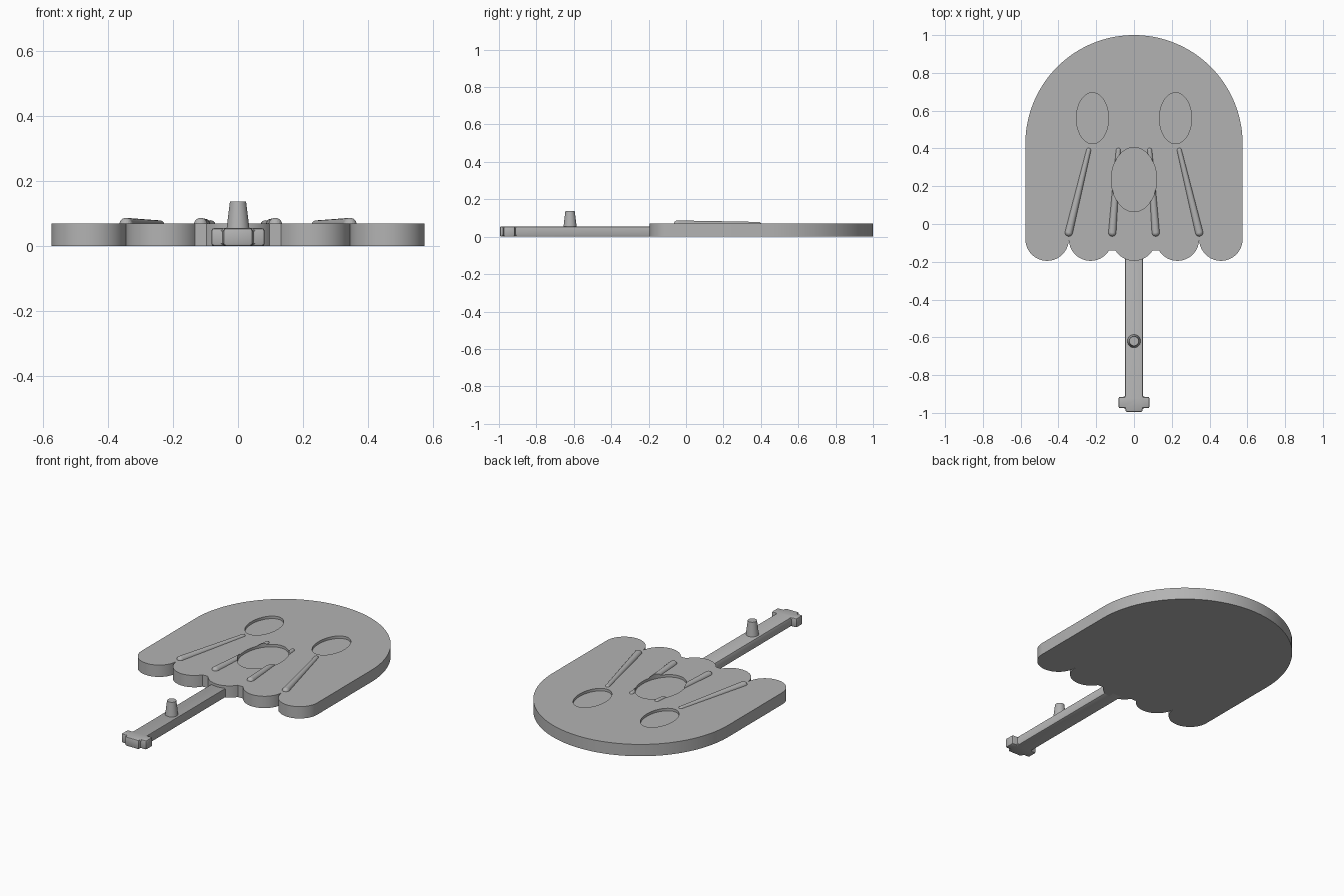
import bpy, bmesh
from math import cos, sin, pi
from mathutils import Matrix, Vector

if "Cube" in bpy.data.objects:
    bpy.data.objects.remove(bpy.data.objects["Cube"], do_unlink=True)

BODY_TOP, BAR_TOP = 0.07, 0.055

grey = bpy.data.materials.new("plain grey")
grey.use_nodes = True
grey.diffuse_color = (0.45, 0.45, 0.45, 1)
grey.node_tree.nodes["Principled BSDF"].inputs["Base Color"].default_value = grey.diffuse_color


def finish(name, bm):
    """Turn a bmesh into a named, shaded object."""
    bmesh.ops.recalc_face_normals(bm, faces=bm.faces)
    mesh = bpy.data.meshes.new(name)
    bm.to_mesh(mesh)
    bm.free()
    mesh.materials.append(grey)
    obj = bpy.data.objects.new(name, mesh)
    bpy.context.collection.objects.link(obj)
    return obj


def smooth(obj):
    bpy.ops.object.select_all(action='DESELECT')
    obj.select_set(True)
    bpy.context.view_layer.objects.active = obj
    bpy.ops.object.shade_smooth_by_angle(angle=pi / 6)


def prism(name, points, z0, z1):
    """Extrude a flat outline upwards."""
    bm = bmesh.new()
    face = bm.faces.new([bm.verts.new((x, y, z0)) for x, y in points])
    top = bmesh.ops.extrude_face_region(bm, geom=[face])["geom"]
    bmesh.ops.translate(bm, vec=(0, 0, z1 - z0),
                        verts=[v for v in top if isinstance(v, bmesh.types.BMVert)])
    return finish(name, bm)


def arc(cx, cy, rx, ry, start, end, steps):
    angles = [start + (end - start) * i / steps for i in range(steps + 1)]
    return [(cx + rx * cos(a), cy + ry * sin(a)) for a in angles]


def apply_modifier(obj, kind, **settings):
    mod = obj.modifiers.new(kind.lower(), kind)
    for key, value in settings.items():
        setattr(mod, key, value)
    bpy.context.view_layer.objects.active = obj
    bpy.ops.object.modifier_apply(modifier=mod.name)


def cut(obj, cutter):
    apply_modifier(obj, 'BOOLEAN', operation='DIFFERENCE', solver='EXACT', object=cutter)


# Domed body with five scallops; the two inner notches are shallow and flat
R = 0.115
outline = arc(0, 0.425, 5 * R, 5 * R, 0, pi, 72)
for i in range(-2, 3):
    for x, y in arc(2 * R * i, -0.08, R, R, pi, 2 * pi, 28):
        in_notch = abs(x) < 2 * R and y > -0.135
        last = outline[-1]
        if not in_notch and abs(x - last[0]) + abs(y - last[1]) > 0.001:
            outline.append((x, y))
body = prism("body", outline, 0, BODY_TOP)

# Shallow oval recesses for eyes and mouth
ovals = [(-0.22, 0.56, 0.085, 0.135), (0.22, 0.56, 0.085, 0.135), (0, 0.235, 0.12, 0.17)]
cutters = [prism("oval_cutter", arc(x, y, rx, ry, 0, 2 * pi, 64)[:-1], BODY_TOP - 0.015, 0.2)
           for x, y, rx, ry in ovals]
for cutter in cutters:
    cutter.hide_render = True
    cut(body, cutter)
smooth(body)


# Tapered, round-ended folds
def fold(name, top, bottom, r_top, r_bottom):
    bm = bmesh.new()
    for (x, y), r in ((top, r_top), (bottom, r_bottom)):
        bmesh.ops.create_uvsphere(bm, u_segments=20, v_segments=12, radius=r,
                                  matrix=Matrix.Translation((x, y, BODY_TOP - 0.004)))
    hull = bmesh.ops.convex_hull(bm, input=bm.verts)
    bmesh.ops.delete(bm, geom=[v for v in hull["geom_interior"] if isinstance(v, bmesh.types.BMVert)],
                     context='VERTS')
    return finish(name, bm)


for side, s in (("left", 1), ("right", -1)):
    smooth(fold(side + "_outer_fold", (s * 0.24, 0.39), (s * 0.345, -0.045), 0.013, 0.021))
    inner = fold(side + "_inner_fold", (s * 0.083, 0.39), (s * 0.115, -0.045), 0.013, 0.021)
    cut(inner, cutters[2])
    smooth(inner)
for cutter in cutters:
    bpy.data.objects.remove(cutter, do_unlink=True)

# Handle bar with a crosspiece and a short tip, as one outline
half = [(0.048, -0.15), (0.048, -0.915), (0.082, -0.915), (0.082, -0.975),
        (0.045, -0.975), (0.045, -0.995)]
handle = prism("handle", half + [(-x, y) for x, y in reversed(half)], 0, BAR_TOP)
apply_modifier(handle, 'BEVEL', width=0.008, segments=2, limit_method='ANGLE')
smooth(handle)

# Tapered peg on the handle
bm = bmesh.new()
bmesh.ops.create_cone(bm, cap_ends=True, segments=32, radius1=0.036, radius2=0.025, depth=0.09,
                      matrix=Matrix.Translation((0, -0.62, BAR_TOP + 0.037)))
smooth(finish("peg", bm))
